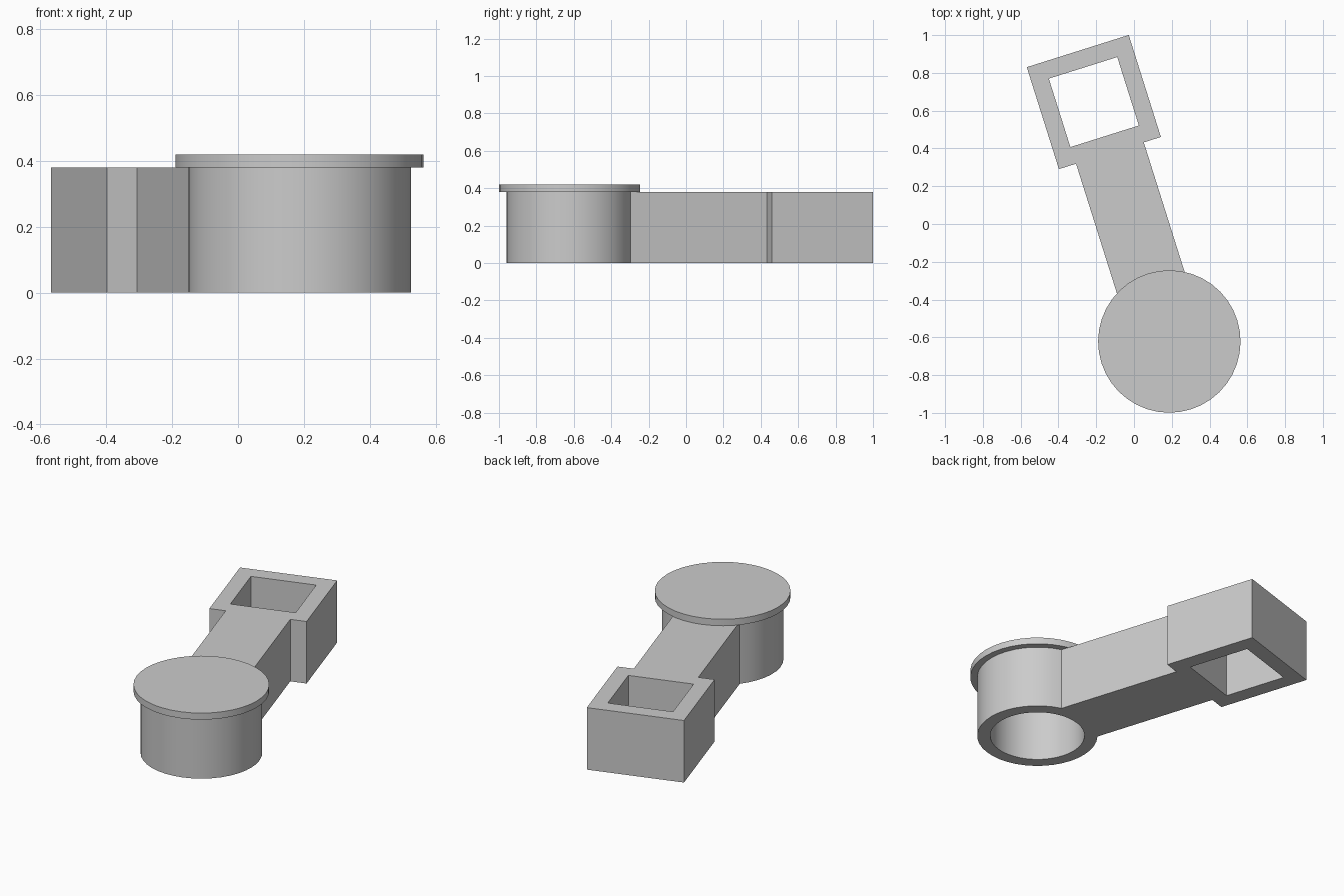
import bpy
import bmesh
from math import radians, asin, sin, cos, pi

cube = bpy.data.objects.get("Cube")
if cube:
    bpy.data.objects.remove(cube, do_unlink=True)

PIVOT = (0.187, -0.622, 0)      # centre of the round cup
TURN = radians(17.5)            # direction of the arm
HEIGHT, CAP_TOP = 0.38, 0.42
CUP_R, BORE_R, CAP_R = 0.338, 0.265, 0.377
ARM_HALF = 0.188
SOCKET_Y, SOCKET_HALF, HOLE_HALF = 1.329, 0.283, 0.19

grey = bpy.data.materials.new("plain grey")
grey.use_nodes = True
colour = (0.6, 0.6, 0.6, 1)
grey.diffuse_color = colour
grey.node_tree.nodes["Principled BSDF"].inputs["Base Color"].default_value = colour


def arc(radius, start, end, steps):
    angles = [start + (end - start) * i / steps for i in range(steps + 1)]
    return [(radius * cos(a), radius * sin(a)) for a in angles]


def circle(radius, steps=40):
    return arc(radius, 0, 2 * pi, steps)[:-1]


def extrude_loops(name, loops, bottom, top):
    """Fill an outline with optional holes and raise it to a solid."""
    bm = bmesh.new()
    edges = []
    for loop in loops:
        verts = [bm.verts.new((x, y, bottom)) for x, y in loop]
        edges += [bm.edges.new((v, verts[i - 1])) for i, v in enumerate(verts)]
    bmesh.ops.triangle_fill(bm, edges=edges, use_beauty=True)
    raised = bmesh.ops.extrude_face_region(bm, geom=bm.faces[:], use_keep_orig=True)
    moved = [g for g in raised["geom"] if isinstance(g, bmesh.types.BMVert)]
    bmesh.ops.translate(bm, verts=moved, vec=(0, 0, top - bottom))
    bmesh.ops.recalc_face_normals(bm, faces=bm.faces[:])
    mesh = bpy.data.meshes.new(name)
    bm.to_mesh(mesh)
    bm.free()
    mesh.materials.append(grey)
    obj = bpy.data.objects.new(name, mesh)
    bpy.context.collection.objects.link(obj)
    obj.location = PIVOT
    obj.rotation_euler.z = TURN
    bpy.ops.object.select_all(action="DESELECT")
    obj.select_set(True)
    bpy.context.view_layer.objects.active = obj
    bpy.ops.object.shade_smooth_by_angle(angle=radians(30))
    return obj


# Body: round cup wall, straight arm and square socket in one outline
gap = asin(ARM_HALF / CUP_R)
near, far = SOCKET_Y - SOCKET_HALF, SOCKET_Y + SOCKET_HALF
outline = arc(CUP_R, pi / 2 + gap, 2.5 * pi - gap, 32)
right_side = [(ARM_HALF, near), (SOCKET_HALF, near), (SOCKET_HALF, far)]
outline += right_side + [(-x, y) for x, y in reversed(right_side)]
hole = [(sx * HOLE_HALF, SOCKET_Y + sy * HOLE_HALF)
        for sx, sy in ((-1, -1), (1, -1), (1, 1), (-1, 1))]
extrude_loops("arm_with_cup_and_socket", [outline, circle(BORE_R), hole], 0, HEIGHT)

# Cap: wider disc closing the top of the cup
extrude_loops("round_cap", [circle(CAP_R)], HEIGHT, CAP_TOP)
